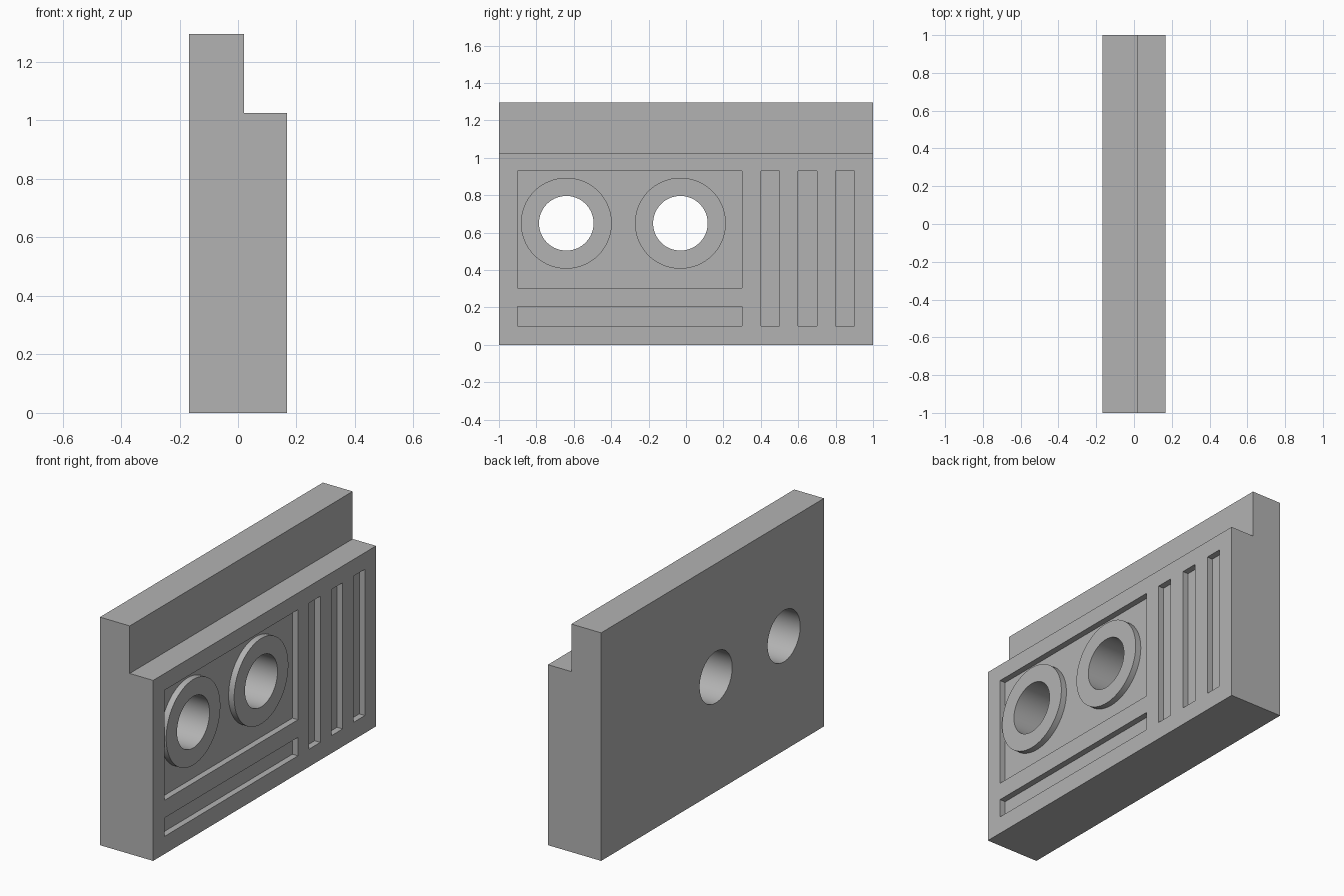
import bpy
import bmesh
import math
from mathutils import Matrix, Vector

cube = bpy.data.objects.get("Cube")
if cube:
    bpy.data.objects.remove(cube, do_unlink=True)

HALF_X, STEP_X = 0.167, 0.02      # slab half thickness, face of the upper lip
TOP, STEP_Z = 1.295, 1.025
DEPTH = 0.035                     # depth of the face recesses
FLOOR_X = HALF_X - DEPTH

grey = bpy.data.materials.new("plain_grey")
grey.use_nodes = True
colour = (0.45, 0.45, 0.45, 1)
grey.diffuse_color = colour
grey.node_tree.nodes["Principled BSDF"].inputs["Base Color"].default_value = colour


def add_object(name, bm):
    bmesh.ops.recalc_face_normals(bm, faces=bm.faces)
    mesh = bpy.data.meshes.new(name)
    bm.to_mesh(mesh)
    bm.free()
    mesh.materials.append(grey)
    obj = bpy.data.objects.new(name, mesh)
    bpy.context.collection.objects.link(obj)
    return obj


def box(name, x, y, z):
    """Box from three (low, high) ranges."""
    size = [b - a for a, b in (x, y, z)]
    centre = Vector([(a + b) / 2 for a, b in (x, y, z)])
    bm = bmesh.new()
    bmesh.ops.create_cube(bm, size=1, matrix=Matrix.Translation(centre) @ Matrix.Diagonal((*size, 1)))
    return add_object(name, bm)


def disc(name, radius, x, y, z):
    """Cylinder along x."""
    bm = bmesh.new()
    place = Matrix.Translation(((x[0] + x[1]) / 2, y, z)) @ Matrix.Rotation(math.pi / 2, 4, "Y")
    bmesh.ops.create_cone(bm, cap_ends=True, segments=96, radius1=radius, radius2=radius,
                          depth=x[1] - x[0], matrix=place)
    return add_object(name, bm)


def combine(target, tool, operation):
    """Apply a boolean, then discard the helper."""
    tool.hide_render = True
    mod = target.modifiers.new(tool.name, "BOOLEAN")
    mod.operation, mod.solver, mod.object = operation, "EXACT", tool
    bpy.context.view_layer.objects.active = target
    bpy.ops.object.modifier_apply(modifier=mod.name)
    bpy.data.objects.remove(tool, do_unlink=True)


# Stepped slab: side profile extruded along y
profile = [(-HALF_X, 0), (HALF_X, 0), (HALF_X, STEP_Z), (STEP_X, STEP_Z), (STEP_X, TOP), (-HALF_X, TOP)]
bm = bmesh.new()
face = bm.faces.new([bm.verts.new((x, -1, z)) for x, z in profile])
extruded = bmesh.ops.extrude_face_region(bm, geom=[face])["geom"]
bmesh.ops.translate(bm, vec=(0, 2, 0), verts=[v for v in extruded if isinstance(v, bmesh.types.BMVert)])
slab = add_object("stepped_slab", bm)

# Panel recess, long slot beneath it, and three upright slots
recesses = [((-0.9, 0.3), (0.305, 0.93)), ((-0.9, 0.3), (0.1, 0.205))]
recesses += [((y, y + 0.1), (0.1, 0.93)) for y in (0.4, 0.6, 0.8)]
for y, z in recesses:
    combine(slab, box("recess_cutter", (FLOOR_X, 0.3), y, z), "DIFFERENCE")

# Round bosses flush with the face, bored right through
for y in (-0.64, -0.03):
    combine(slab, disc("boss", 0.243, (0, HALF_X), y, 0.65), "UNION")
    combine(slab, disc("bore_cutter", 0.146, (-0.4, 0.4), y, 0.65), "DIFFERENCE")

slab.data.materials.clear()
slab.data.materials.append(grey)
slab.data.polygons.foreach_set("material_index", [0] * len(slab.data.polygons))
bpy.ops.object.select_all(action="DESELECT")
slab.select_set(True)
bpy.context.view_layer.objects.active = slab
bpy.ops.object.shade_smooth_by_angle(angle=math.radians(30))
